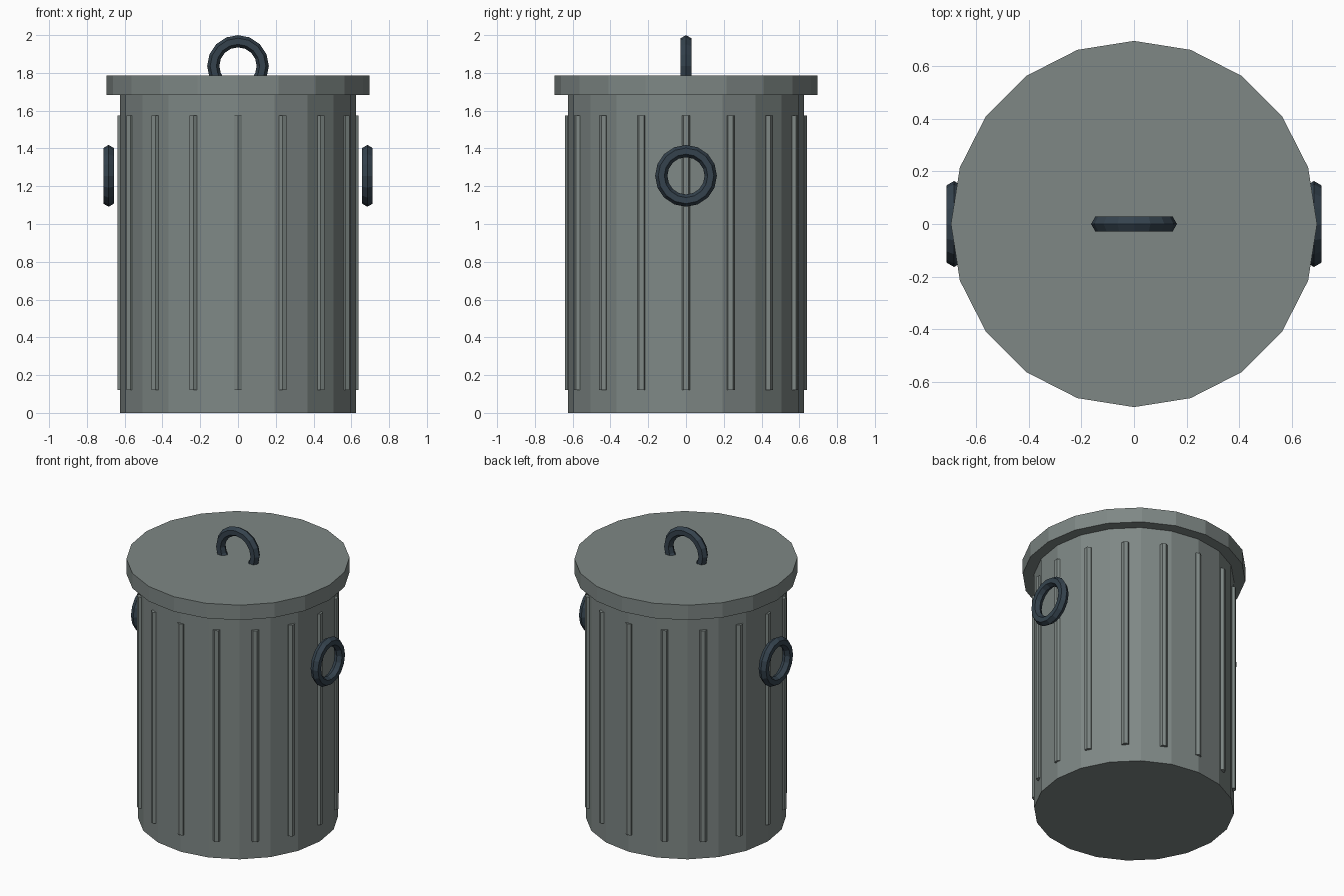
import bpy
from math import sin, cos, pi

if "Cube" in bpy.data.objects:
    bpy.data.objects.remove(bpy.data.objects["Cube"])


def material(name, rgb):
    m = bpy.data.materials.new(name)
    m.diffuse_color = (*rgb, 1)
    m.use_nodes = True
    m.node_tree.nodes["Principled BSDF"].inputs["Base Color"].default_value = m.diffuse_color
    return m


METAL = material("dull_metal", (0.21, 0.245, 0.235))
DARK = material("dark_iron", (0.035, 0.055, 0.075))


def finish(name, mat):
    ob = bpy.context.object
    ob.name = name
    ob.data.materials.append(mat)
    return ob


def cylinder(name, sides, radius, z0, z1, x=0, y=0):
    bpy.ops.mesh.primitive_cylinder_add(vertices=sides, radius=radius, depth=z1 - z0,
                                        location=(x, y, (z0 + z1) / 2))
    return finish(name, METAL)


def ring(name, location, rotation):
    bpy.ops.mesh.primitive_torus_add(major_radius=0.131, minor_radius=0.0325,
                                     major_segments=16, minor_segments=6,
                                     location=location, rotation=rotation)
    return finish(name, DARK)


# Bin body and overhanging lid
cylinder("body", 20, 0.625, 0, 1.685)
cylinder("lid", 20, 0.697, 1.682, 1.785)

# Vertical ribs: thin hexagonal rods half sunk into the wall
for i in range(16):
    a = i * pi / 8
    cylinder(f"rib_{i + 1}", 6, 0.025, 0.12, 1.575, 0.616 * cos(a), 0.616 * sin(a))

# Ring handles: one sunk in the lid, one on each side
ring("lid_handle", (0, 0, 1.8365), (pi / 2, 0, 0))
for side, s in (("left", -1), ("right", 1)):
    ring(f"{side}_handle", (s * 0.685, 0, 1.255), (0, pi / 2, 0))
